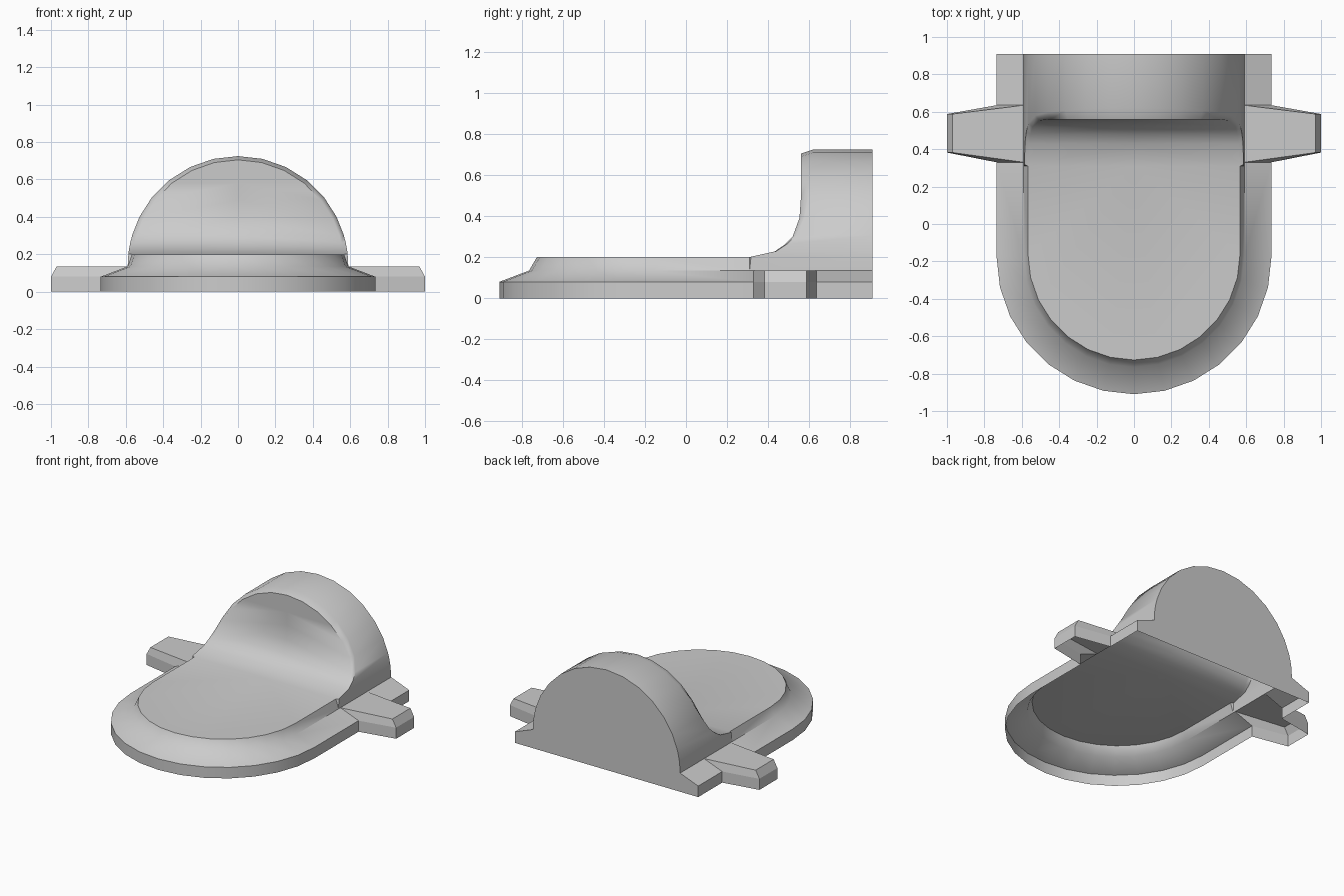
import bpy, bmesh
from math import sin, cos, asin, radians, pi

cube = bpy.data.objects.get("Cube")
if cube:
    bpy.data.objects.remove(cube, do_unlink=True)

grey = bpy.data.materials.new("plain grey")
grey.use_nodes = True
colour = (0.6, 0.6, 0.6, 1)
grey.diffuse_color = colour
grey.node_tree.nodes["Principled BSDF"].inputs["Base Color"].default_value = colour

BACK, TAB_BACK, TAB_FRONT, SCOOP = 0.91, 0.635, 0.33, 0.31
WIDE, RIM_Z, NECK, NECK_Z, LIP, LIP_Z = 0.735, 0.08, 0.59, 0.135, 0.567, 0.2


def add_face(bm, pts):
    """Face from points, dropping repeated ones."""
    keep = []
    for p in pts:
        p = tuple(round(c, 5) for c in p)
        if p not in keep:
            keep.append(p)
    if len(keep) > 2:
        bm.faces.new([bm.verts.new(p) for p in keep])


def strip(bm, a, b):
    for i in range(len(a) - 1):
        add_face(bm, (a[i], a[i + 1], b[i + 1], b[i]))


def front_curve(r, z, start, centre=-0.175, steps=7):
    """Half of a U outline: straight side, then a quarter circle to the front."""
    arc = [i * pi / 2 / steps for i in range(steps + 1)]
    return [(r, start, z)] + [(r * cos(t), centre - r * sin(t), z) for t in arc]


def finish(bm, name):
    """Weld, mirror across x and give the part its material."""
    bmesh.ops.remove_doubles(bm, verts=bm.verts, dist=0.0005)
    bmesh.ops.recalc_face_normals(bm, faces=bm.faces)
    mesh = bpy.data.meshes.new(name)
    bm.to_mesh(mesh)
    bm.free()
    mesh.materials.append(grey)
    ob = bpy.data.objects.new(name, mesh)
    bpy.context.collection.objects.link(ob)
    ob.modifiers.new("mirror", "MIRROR").merge_threshold = 0.001
    return ob


bm = bmesh.new()

# Skirt and sloping shoulder, open where the tab joins
base = [(WIDE, 0), (WIDE, RIM_Z), (NECK, NECK_Z)]
for (r0, z0), (r1, z1) in zip(base, base[1:]):
    strip(bm, front_curve(r0, z0, TAB_FRONT), front_curve(r1, z1, TAB_FRONT))
    strip(bm, [(r0, BACK, z0), (r0, TAB_BACK, z0)], [(r1, BACK, z1), (r1, TAB_BACK, z1)])

# Bevel up to the flat deck
lip = front_curve(LIP, LIP_Z, SCOOP, -0.16)
strip(bm, front_curve(NECK, NECK_Z, SCOOP), lip)
add_face(bm, lip + [(0, SCOOP, LIP_Z)])

# Curved scoop rising into the dome face: (y, angle) along its edge
profile = [(SCOOP, 0.2), (0.43, 0.226), (0.48, 0.26), (0.52, 0.3), (0.553, 0.39)]
rise = [(y, asin((z - NECK_Z) / LIP)) for y, z in profile]
rise += [(0.56, radians(90 * k / 7)) for k in range(3, 8)]
inner = [(LIP * cos(t), y, NECK_Z + (0.705 - NECK_Z) * sin(t)) for y, t in rise]
inner[0] = (LIP, SCOOP, LIP_Z)
strip(bm, inner, [(0, y, z) for x, y, z in inner])

# Dome with a narrow bevel round the scoop
outer = [(NECK * cos(t), y + 0.06 * sin(t), NECK_Z + NECK * sin(t)) for y, t in rise]
strip(bm, inner, outer)
foot = (NECK, SCOOP, NECK_Z)
add_face(bm, (foot, inner[0], outer[0]))
dome = [foot] + outer
rear = [(x, BACK, z) for x, y, z in dome]
strip(bm, dome, rear)

# Flat back wall
add_face(bm, [(0, BACK, 0), (WIDE, BACK, 0), (WIDE, BACK, RIM_Z)] + rear)

shell = finish(bm, "domed_shell")
bpy.context.view_layer.objects.active = shell
shell.select_set(True)
bpy.ops.object.shade_smooth_by_angle(angle=radians(55))

# Hollow tapered side tabs
bm = bmesh.new()
rows = []
for root, tip, z in ((WIDE, 1.0, 0), (WIDE, 1.0, RIM_Z), (NECK, 0.97, NECK_Z)):
    rows.append([(root, TAB_FRONT, z), (tip, 0.382, z), (tip, 0.588, z), (root, TAB_BACK, z)])
strip(bm, rows[0], rows[1])
strip(bm, rows[1], rows[2])
add_face(bm, rows[2])
finish(bm, "side_tabs")
